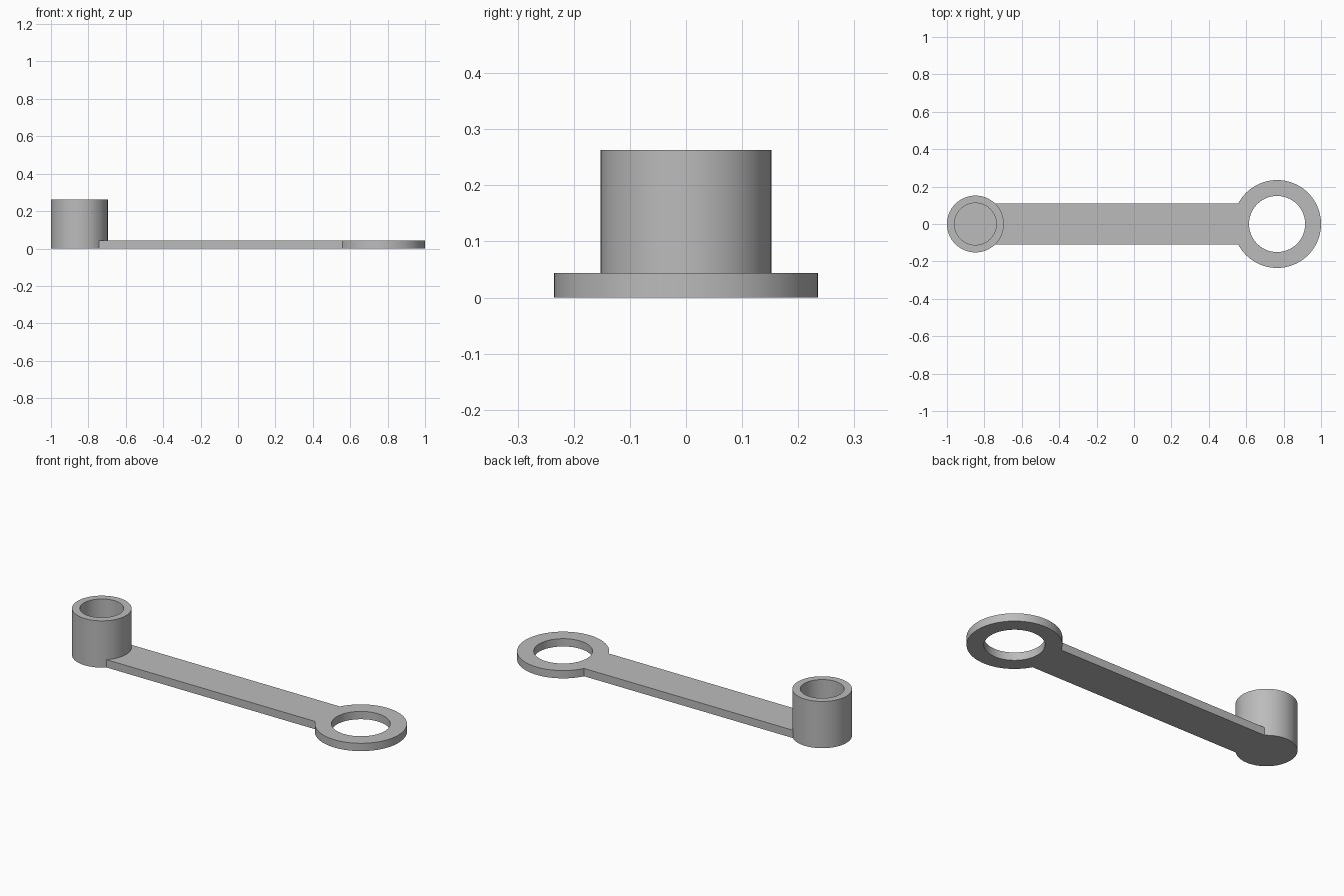
import bpy

if "Cube" in bpy.data.objects:
    bpy.data.objects.remove(bpy.data.objects["Cube"])

STEEL = bpy.data.materials.new("plain grey")
STEEL.diffuse_color = (0.5, 0.5, 0.5, 1)
STEEL.use_nodes = True
STEEL.node_tree.nodes["Principled BSDF"].inputs["Base Color"].default_value = STEEL.diffuse_color

THICK = 0.044           # plate thickness, also the cup floor
CUP_X, RING_X = -0.848, 0.765


def disc(name, x, radius, z0, z1):
    bpy.ops.mesh.primitive_cylinder_add(
        vertices=96, radius=radius, depth=z1 - z0, location=(x, 0, (z0 + z1) / 2))
    bpy.context.object.name = name
    return bpy.context.object


def combine(target, other, operation):
    mod = target.modifiers.new(operation.lower(), 'BOOLEAN')
    mod.operation, mod.solver, mod.object = operation, 'EXACT', other
    bpy.context.view_layer.objects.active = target
    bpy.ops.object.modifier_apply(modifier=mod.name)
    bpy.data.objects.remove(other)


# flat arm running from inside the cup wall to inside the ring
x0, x1 = -0.76, 0.60
bpy.ops.mesh.primitive_cube_add(size=1, location=((x0 + x1) / 2, 0, THICK / 2))
link = bpy.context.object
link.name = "link_arm"
link.scale = (x1 - x0, 0.22, THICK)
bpy.ops.object.transform_apply(location=True, rotation=True, scale=True)

# round cup and flat ring at the ends
combine(link, disc("cup", CUP_X, 0.152, 0, 0.263), 'UNION')
combine(link, disc("ring", RING_X, 0.235, 0, THICK), 'UNION')

# blind bore in the cup, through hole in the ring
combine(link, disc("cup_bore", CUP_X, 0.112, THICK, 0.4), 'DIFFERENCE')
combine(link, disc("ring_hole", RING_X, 0.15, -0.1, 0.2), 'DIFFERENCE')

link.data.materials.clear()
link.data.materials.append(STEEL)
bpy.ops.object.select_all(action='DESELECT')
link.select_set(True)
bpy.context.view_layer.objects.active = link
bpy.ops.object.shade_smooth_by_angle(angle=0.5)
